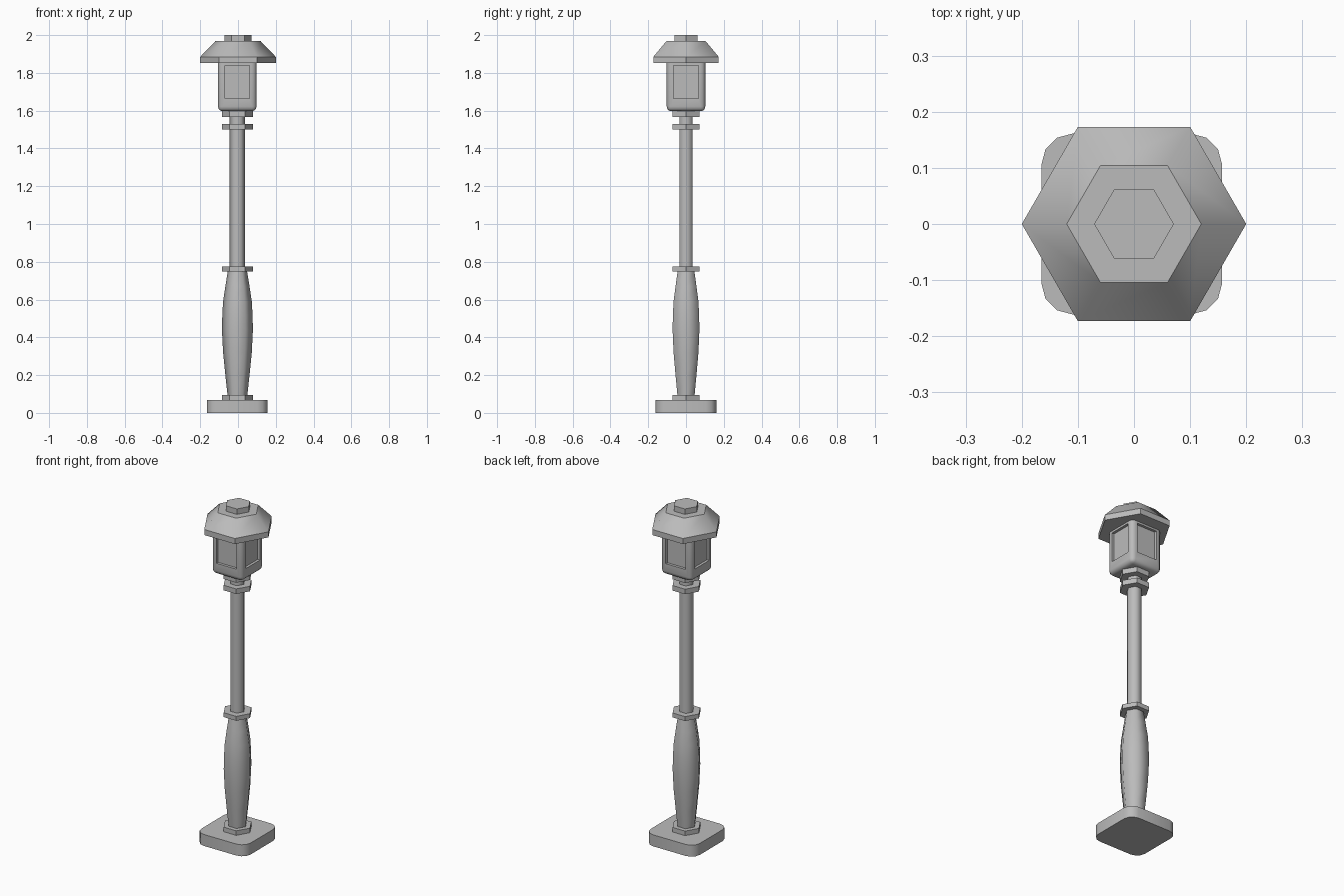
import bpy, bmesh
from math import pi, cos, sin, radians

cube = bpy.data.objects.get("Cube")
if cube:
    bpy.data.objects.remove(cube, do_unlink=True)

GREY = (0.5, 0.5, 0.5, 1)
metal = bpy.data.materials.new("grey_metal")
metal.use_nodes = True
metal.diffuse_color = GREY
metal.node_tree.nodes["Principled BSDF"].inputs["Base Color"].default_value = GREY


def finish(name, bm, x=0, smooth=None):
    """Turn a bmesh into an object, smooth below the given angle."""
    bmesh.ops.recalc_face_normals(bm, faces=bm.faces)
    mesh = bpy.data.meshes.new(name)
    bm.to_mesh(mesh)
    bm.free()
    mesh.materials.append(metal)
    if smooth:
        mesh.shade_smooth()
        mesh.set_sharp_from_angle(angle=radians(smooth))
    obj = bpy.data.objects.new(name, mesh)
    obj.location.x = x
    bpy.context.collection.objects.link(obj)
    return obj


def hex_lathe(name, profile, x=0, smooth=None):
    """Six-sided turned part from (radius, height) pairs."""
    bm = bmesh.new()
    rings = [[bm.verts.new((r * cos(i * pi / 3), r * sin(i * pi / 3), z))
              for i in range(6)] for r, z in profile]
    for low, high in zip(rings, rings[1:]):
        for i in range(6):
            j = (i + 1) % 6
            bm.faces.new((low[i], low[j], high[j], high[i]))
    bm.faces.new(rings[0][::-1])
    bm.faces.new(rings[-1])
    return finish(name, bm, x, smooth)


def box(half, bottom, top):
    """Square block as a bmesh."""
    bm = bmesh.new()
    bmesh.ops.create_cube(bm, size=1)
    for v in bm.verts:
        v.co.x *= 2 * half
        v.co.y *= 2 * half
        v.co.z = top if v.co.z > 0 else bottom
    return bm


def is_upright(edge):
    a, b = edge.verts
    return abs(a.co.z - b.co.z) > 0.01


# Foot: square slab with rounded corners
bm = box(0.161, 0, 0.068)
bmesh.ops.bevel(bm, geom=[e for e in bm.edges if is_upright(e)],
                offset=0.055, segments=3, profile=0.5, affect='EDGES')
finish("base_slab", bm, -0.004, 40)

# Post: collars, swollen lower part and slim pole
POST_X = -0.003
for name, bottom, top in (("foot_collar", 0.068, 0.095), ("middle_collar", 0.748, 0.774),
                          ("upper_collar", 1.5, 1.53), ("lantern_collar", 1.567, 1.6)):
    hex_lathe(name, [(0.082, bottom), (0.082, top)], POST_X)
hex_lathe("lower_post", [(0.052, 0.09), (0.064, 0.2), (0.076, 0.32), (0.082, 0.44),
                         (0.08, 0.52), (0.076, 0.59), (0.064, 0.67), (0.051, 0.75)],
          POST_X, 65)
hex_lathe("pole", [(0.041, 0.76), (0.041, 1.58)], POST_X, 65)

# Lantern: rounded box with a recessed pane on each side
bm = box(0.102, 1.597, 1.855)
rounded = [e for e in bm.edges if is_upright(e) or e.verts[0].co.z < 1.7]
bmesh.ops.bevel(bm, geom=rounded, offset=0.025, segments=3, profile=0.5, affect='EDGES')
bm.normal_update()
panes = [f for f in bm.faces if abs(f.normal.z) < 0.1 and f.calc_area() > 0.02]
bmesh.ops.inset_individual(bm, faces=panes, thickness=0.016)
for v in {v for f in panes for v in f.verts}:
    v.co.z = 1.84 if v.co.z > 1.75 else 1.665
bm.normal_update()
bmesh.ops.inset_individual(bm, faces=panes, thickness=0.0005, depth=-0.015)
finish("lantern_body", bm, -0.004, 40)

# Roof: rim, sloping hood and cap
hex_lathe("roof_rim", [(0.2, 1.852), (0.2, 1.885)])
hex_lathe("roof_hood", [(0.2, 1.885), (0.12, 1.968)], smooth=47)
hex_lathe("roof_cap", [(0.071, 1.968), (0.071, 2.0)])
